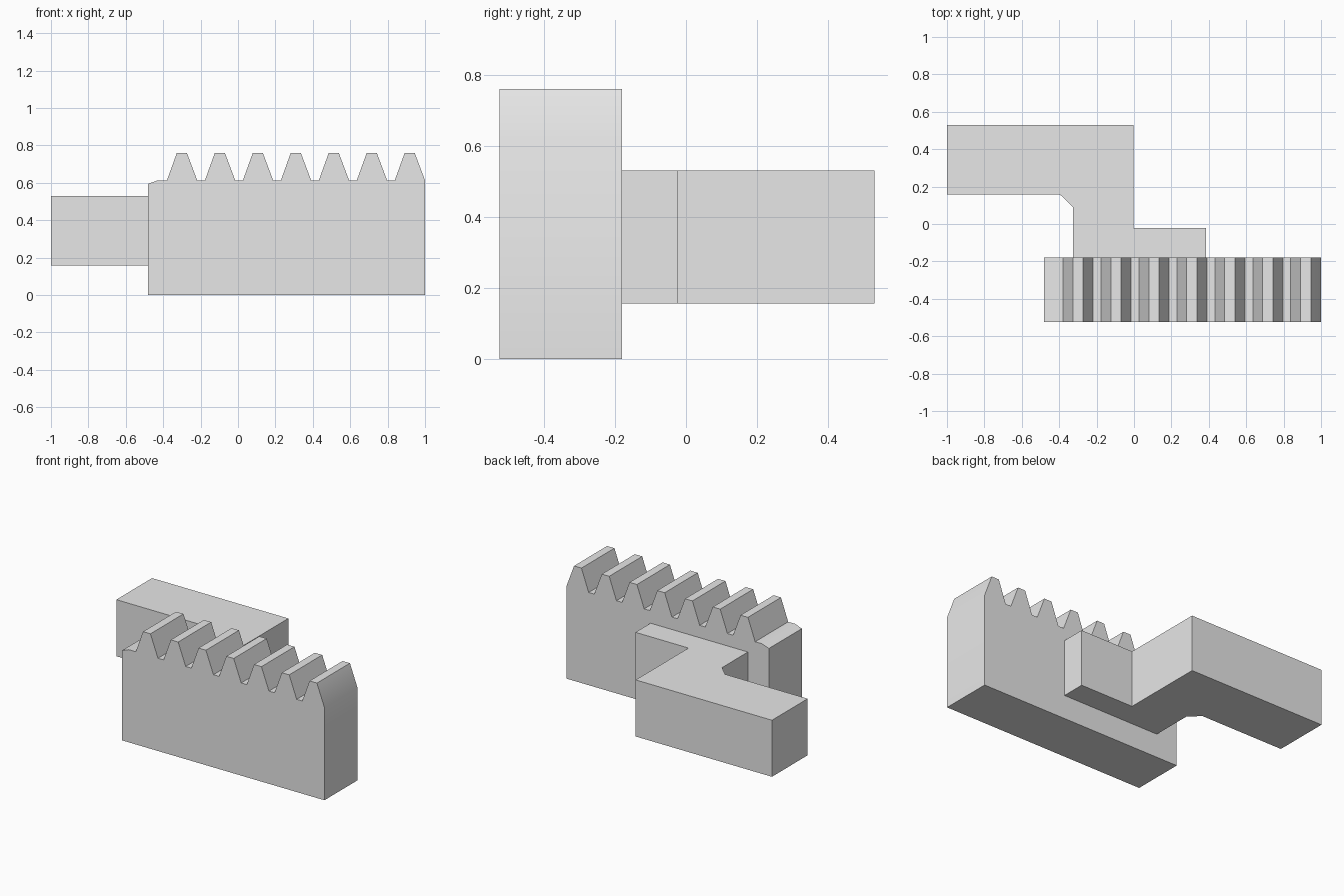
import bpy
import bmesh
import math
from mathutils import Vector

cube = bpy.data.objects.get("Cube")
if cube:
    bpy.data.objects.remove(cube, do_unlink=True)

# Single grey finish
grey = bpy.data.materials.new("light_grey")
grey.use_nodes = True
colour = (0.8, 0.8, 0.8, 1.0)
grey.diffuse_color = colour
grey.node_tree.nodes["Principled BSDF"].inputs["Base Color"].default_value = colour


def extrude_profile(name, points, depth):
    """Extrude a closed 3D outline along the depth vector into a solid."""
    bm = bmesh.new()
    face = bm.faces.new([bm.verts.new(p) for p in points])
    result = bmesh.ops.extrude_face_region(bm, geom=[face], use_keep_orig=True)
    moved = [g for g in result["geom"] if isinstance(g, bmesh.types.BMVert)]
    bmesh.ops.translate(bm, verts=moved, vec=Vector(depth))
    bmesh.ops.recalc_face_normals(bm, faces=bm.faces[:])
    mesh = bpy.data.meshes.new(name)
    bm.to_mesh(mesh)
    bm.free()
    mesh.materials.append(grey)
    obj = bpy.data.objects.new(name, mesh)
    bpy.context.collection.objects.link(obj)
    bpy.ops.object.select_all(action="DESELECT")
    obj.select_set(True)
    bpy.context.view_layer.objects.active = obj
    bpy.ops.object.shade_smooth_by_angle(angle=math.radians(30))
    return obj


# Toothed rack: side profile with seven trapezoid teeth
FRONT, BACK = -0.525, -0.18
ROOT, TIP = 0.613, 0.76
PITCH = 0.203
outline = [(1.0, 0.0), (-0.48, 0.0), (-0.48, 0.595), (-0.43, ROOT)]
for i in range(7):
    centre = -0.3 + i * PITCH
    outline += [(centre - 0.08, ROOT), (centre - 0.027, TIP),
                (centre + 0.027, TIP), (min(centre + 0.082, 1.0), ROOT)]
extrude_profile("toothed_rack", [(x, FRONT, z) for x, z in outline],
                (0, BACK - FRONT, 0))

# Stepped bracket arm with a chamfered inner corner
BOTTOM, HEIGHT = 0.157, 0.374
plan = [(-1.0, 0.53), (-0.003, 0.53), (-0.003, -0.022), (0.385, -0.022),
        (0.385, BACK), (-0.327, BACK), (-0.327, 0.09), (-0.395, 0.157),
        (-1.0, 0.157)]
extrude_profile("bracket_arm", [(x, y, BOTTOM) for x, y in plan],
                (0, 0, HEIGHT))
